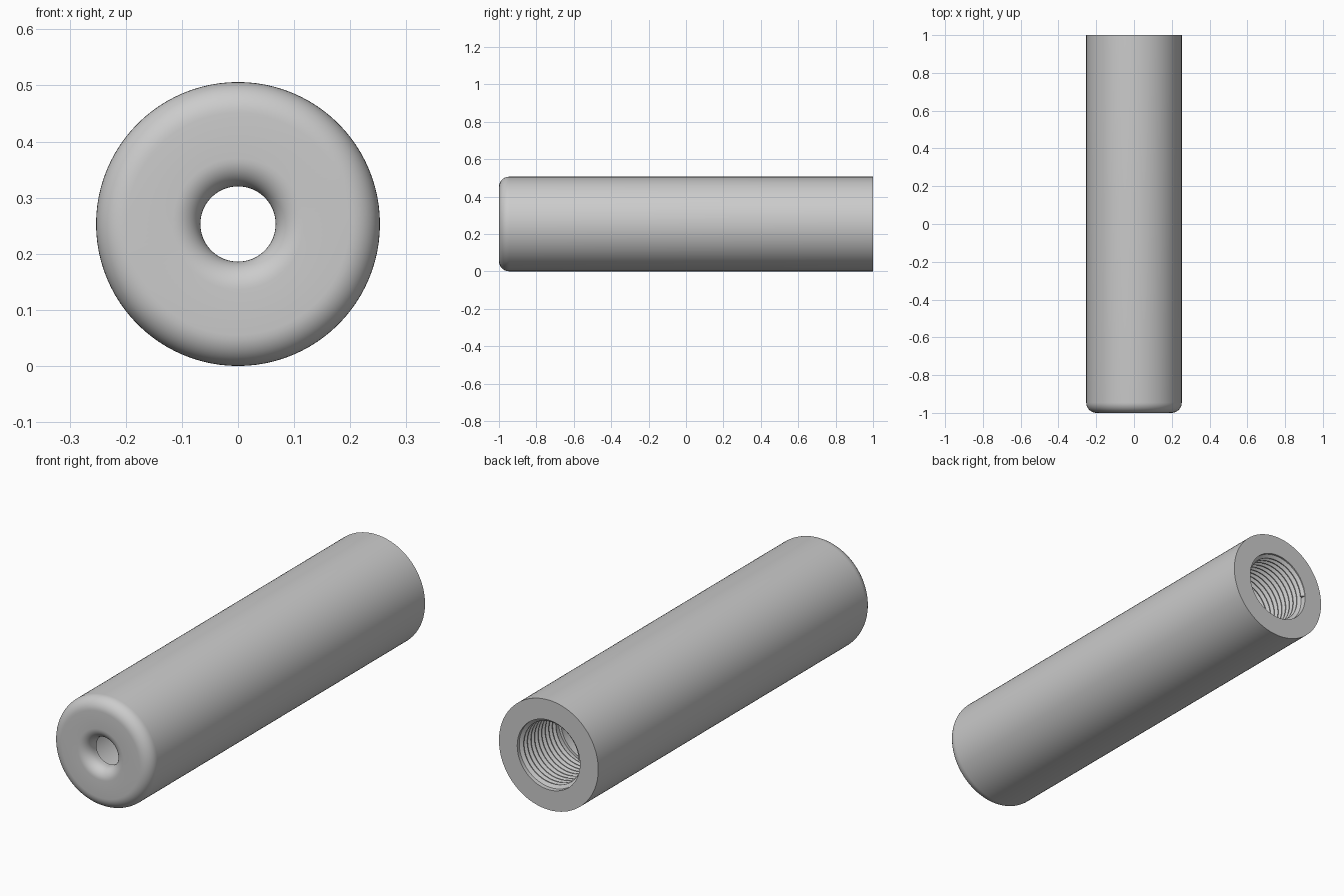
import bpy, bmesh
from math import sin, cos, pi, radians

cube = bpy.data.objects.get("Cube")
if cube:
    bpy.data.objects.remove(cube)

R = 0.253            # outer radius and axis height
SEGMENTS = 96
BORE, ROOT, CREST = 0.148, 0.16, 0.145
THREAD_START, PITCH, TURNS = 0.7, 0.026, 11

metal = bpy.data.materials.new("grey metal")
metal.use_nodes = True
colour = (0.6, 0.6, 0.6, 1)
metal.diffuse_color = colour
metal.node_tree.nodes["Principled BSDF"].inputs["Base Color"].default_value = colour


def polar(r, y, a):
    return (r * cos(a), y, R + r * sin(a))


def arc(r, y, radius, start, end, steps=10):
    """Profile fillet around the centre (r, y), angles in degrees."""
    angles = [radians(start + (end - start) * i / steps) for i in range(steps + 1)]
    return [(r + radius * cos(a), y + radius * sin(a)) for a in angles]


def sweep(name, rings, closed):
    """Skin a list of rings; every ring is a closed section."""
    bm = bmesh.new()
    rows = [[bm.verts.new(p) for p in ring] for ring in rings]
    for a, b in zip(rows, rows[1:] + rows[:1] if closed else rows[1:]):
        for i in range(len(a)):
            j = (i + 1) % len(a)
            bm.faces.new((a[i], a[j], b[j], b[i]))
    if not closed:
        bm.faces.new(rows[0])
        bm.faces.new(rows[-1])
    bmesh.ops.recalc_face_normals(bm, faces=bm.faces)
    mesh = bpy.data.meshes.new(name)
    bm.to_mesh(mesh)
    bm.free()
    mesh.materials.append(metal)
    obj = bpy.data.objects.new(name, mesh)
    bpy.context.collection.objects.link(obj)
    bpy.ops.object.select_all(action='DESELECT')
    obj.select_set(True)
    bpy.context.view_layer.objects.active = obj
    bpy.ops.object.shade_smooth_by_angle(angle=radians(30))
    return obj


# Hollow tube: rounded front rim, flared front hole, wide rear bore
profile = [(R, 1)]
profile += arc(R - 0.055, -0.945, 0.055, 0, -90)
profile += arc(0.117, -0.95, 0.05, -90, -180)
profile += [(0.067, -0.935), (BORE, -0.935), (BORE, THREAD_START),
            (ROOT, THREAD_START), (ROOT, 1)]
turn = [2 * pi * i / SEGMENTS for i in range(SEGMENTS)]
sweep("tube", [[polar(r, y, a) for r, y in profile] for a in turn], True)

# Helical ridge inside the rear bore
ridge = []
for i in range(TURNS * SEGMENTS - SEGMENTS // 2):
    a = 2 * pi * i / SEGMENTS
    y = THREAD_START + PITCH * (0.5 + i / SEGMENTS)
    ridge.append([polar(r, y + dy, a) for r, dy in
                  ((ROOT + 0.002, -PITCH / 2), (CREST, -0.002),
                   (CREST, 0.002), (ROOT + 0.002, PITCH / 2))])
sweep("internal_thread", ridge, False)
